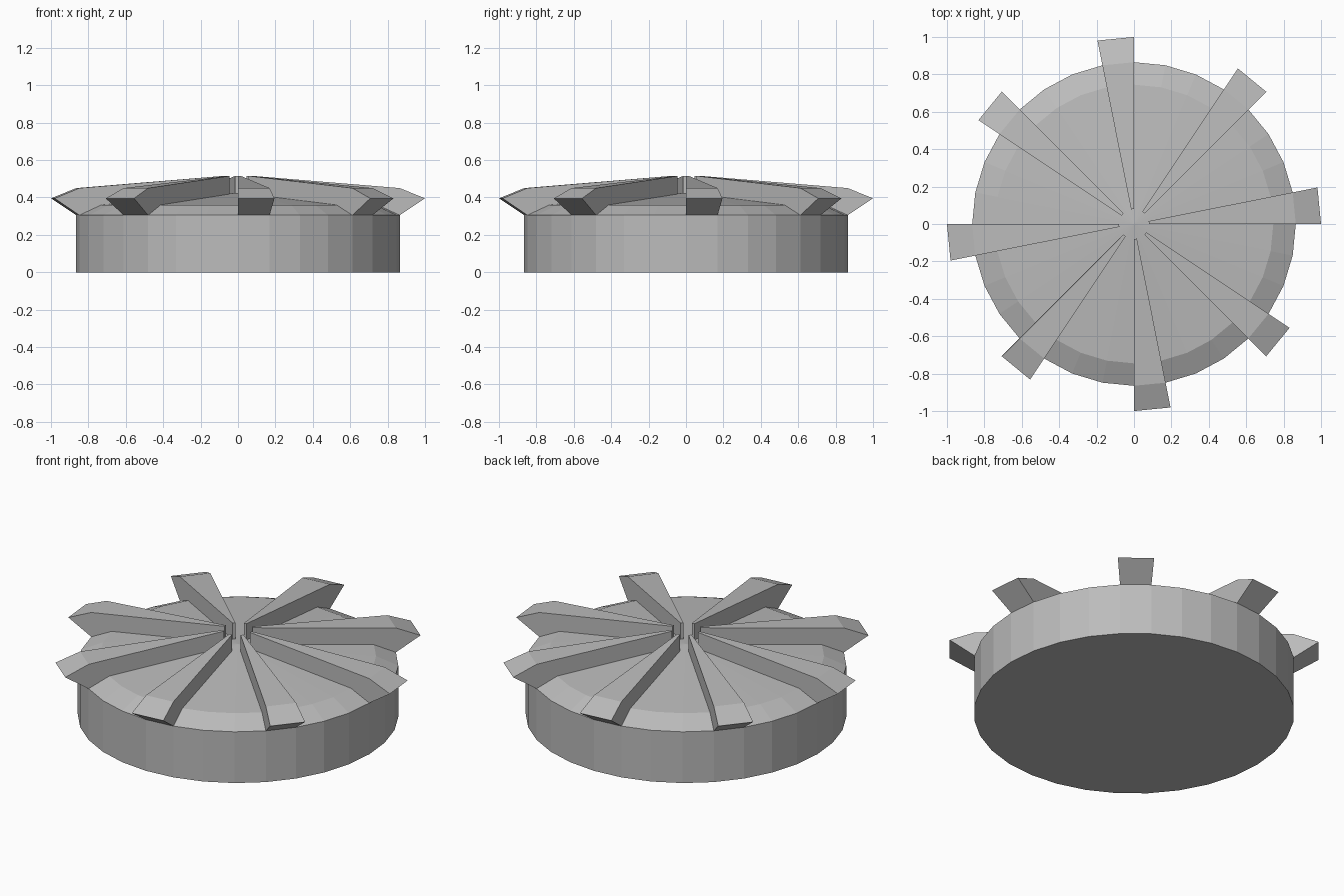
import bpy, bmesh, math

# Remove the default object
cube = bpy.data.objects.get("Cube")
if cube:
    bpy.data.objects.remove(cube, do_unlink=True)

SIDES = 32
STEP = 2 * math.pi / SIDES

grey = bpy.data.materials.new("plain grey")
grey.use_nodes = True
colour = (0.5, 0.5, 0.5, 1)
grey.diffuse_color = colour
grey.node_tree.nodes["Principled BSDF"].inputs["Base Color"].default_value = colour


def polar(r, angle, z):
    return (r * math.cos(angle), r * math.sin(angle), z)


def finish(bm, name):
    bmesh.ops.recalc_face_normals(bm, faces=bm.faces)
    mesh = bpy.data.meshes.new(name)
    bm.to_mesh(mesh)
    bm.free()
    mesh.materials.append(grey)
    obj = bpy.data.objects.new(name, mesh)
    bpy.context.collection.objects.link(obj)
    return obj


# Round body: flat base, upright wall, sloped rim and a shallow cone on top
bm = bmesh.new()
rings = [[bm.verts.new(polar(r, i * STEP, z)) for i in range(SIDES)]
         for r, z in ((0.865, 0), (0.865, 0.305), (0.745, 0.36))]
bm.faces.new(rings[0])
apex = bm.verts.new((0, 0, 0.425))
for i in range(SIDES):
    j = (i + 1) % SIDES
    for low, high in zip(rings, rings[1:]):
        bm.faces.new((low[i], low[j], high[j], high[i]))
    bm.faces.new((rings[2][i], rings[2][j], apex))
finish(bm, "round_body")

# Eight wedge fins, each one body facet wide, overhanging the rim
FIN_PROFILE = [(0.08, 0.40), (0.08, 0.515), (0.865, 0.45),
               (1.0, 0.395), (0.865, 0.305), (0.745, 0.34)]
for k in range(8):
    start = k * math.pi / 4
    bm = bmesh.new()
    near, far = [[bm.verts.new(polar(r, a, z)) for r, z in FIN_PROFILE]
                 for a in (start, start + STEP)]
    bm.faces.new(near)
    bm.faces.new(far)
    for i in range(len(near)):
        j = (i + 1) % len(near)
        bm.faces.new((near[i], near[j], far[j], far[i]))
    finish(bm, f"fin_{k + 1}")
